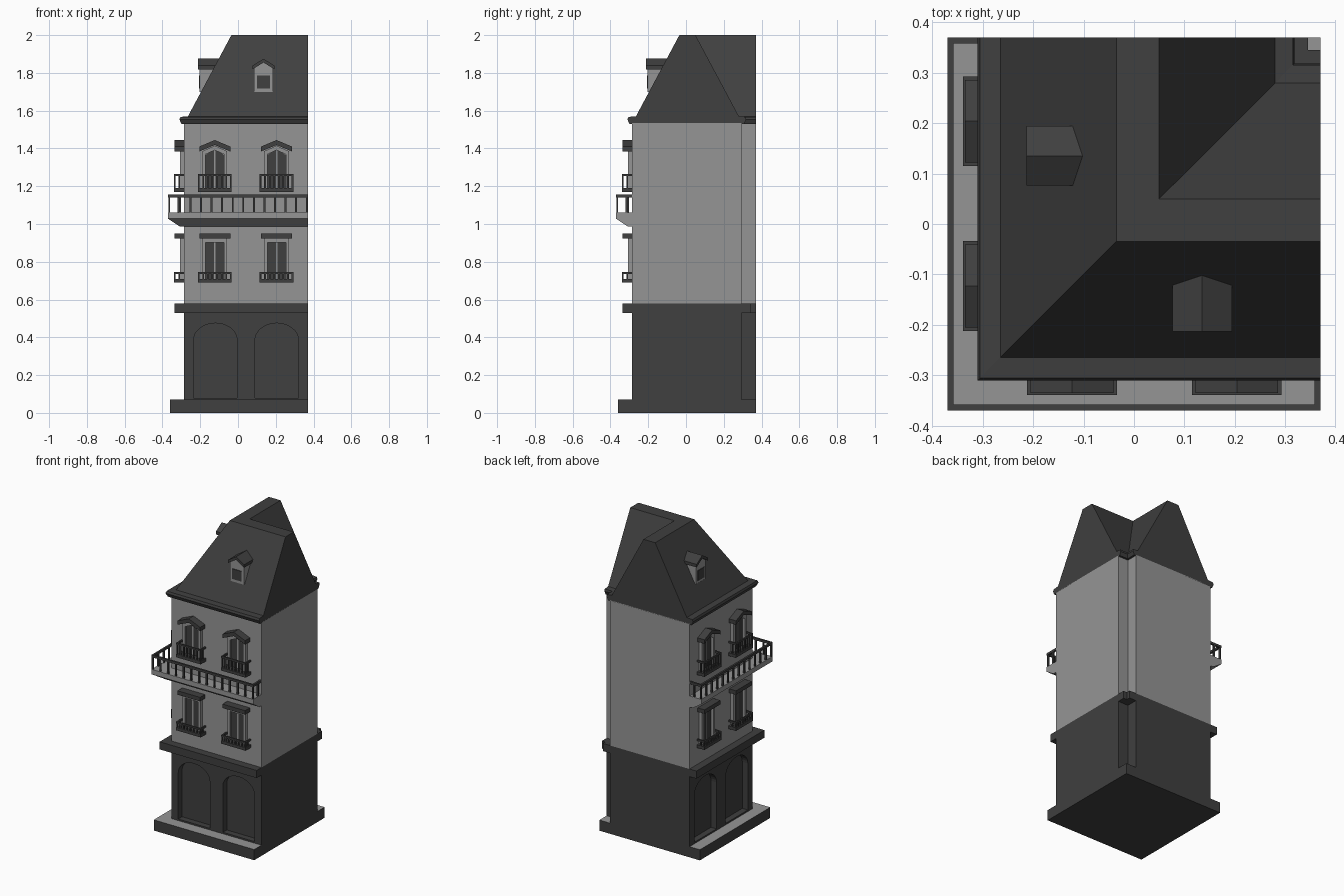
import bpy, bmesh, math

if "Cube" in bpy.data.objects:
    bpy.data.objects.remove(bpy.data.objects["Cube"])

E = 0.37      # flat party-wall planes at x = E and y = E
W = -0.285    # street wall plane (front y and left x)


def material(name, v):
    m = bpy.data.materials.new(name)
    m.diffuse_color = (v, v, v, 1)
    m.use_nodes = True
    m.node_tree.nodes["Principled BSDF"].inputs["Base Color"].default_value = m.diffuse_color
    return m


DARK = material("charcoal", 0.05)
LIGHT = material("stone grey", 0.30)


def finish(name, bm, *mats):
    bmesh.ops.recalc_face_normals(bm, faces=bm.faces)
    me = bpy.data.meshes.new(name)
    bm.to_mesh(me)
    bm.free()
    for m in mats:
        me.materials.append(m)
    ob = bpy.data.objects.new(name, me)
    bpy.context.collection.objects.link(ob)
    return ob


def sweep(name, profile, mat):
    """Closed (d, z) profile carried round the corner in an L with a mitre."""
    bm = bmesh.new()
    rings = [[bm.verts.new((x, y, z)) for x, y, z in
              [((E, d, z), (d, d, z), (d, E, z))[k] for d, z in profile]]
             for k in range(3)]
    n = len(profile)
    for a, b in zip(rings, rings[1:]):
        for i in range(n):
            j = (i + 1) % n
            bm.faces.new((a[i], a[j], b[j], b[i]))
    bm.faces.new(rings[0])
    bm.faces.new(rings[2])
    return finish(name, bm, mat)


def rect(d0, d1, z0, z1):
    return [(d0, z0), (d1, z0), (d1, z1), (d0, z1)]


def part(name, mat, solids):
    """Prisms (xz outline, y0, y1) on the front, copied across the diagonal to the left side."""
    bm = bmesh.new()
    for swap in (False, True):
        for pts, y0, y1 in solids:
            r = [[bm.verts.new((y, x, z) if swap else (x, y, z)) for x, z in pts]
                 for y in (y0, y1)]
            n = len(pts)
            for i in range(n):
                j = (i + 1) % n
                bm.faces.new((r[0][i], r[0][j], r[1][j], r[1][i]))
            bm.faces.new(r[0])
            bm.faces.new(r[1])
    return finish(name, bm, mat)


def box(x0, x1, y0, y1, z0, z1):
    return (rect(x0, x1, z0, z1), y0, y1)


def chevron(c, hw, z_end, z_top, t, y0, y1):
    return ([(c - hw, z_end - t), (c, z_top - t), (c + hw, z_end - t),
             (c + hw, z_end), (c, z_top), (c - hw, z_end)], y0, y1)


# plinth, with a pale paved top
bm = bmesh.new()
bmesh.ops.create_cube(bm, size=1)
for v in bm.verts:
    v.co = (E if v.co.x > 0 else -0.36, E if v.co.y > 0 else -0.36, 0.07 if v.co.z > 0 else 0)
bm.normal_update()
for f in bm.faces:
    f.material_index = 1 if f.normal.z > 0.5 else 0
finish("plinth", bm, DARK, LIGHT)

# ground storey with arched recesses
ground = sweep("ground_storey", rect(W, 0.295, 0.07, 0.535), DARK)
arches = []
for c in (-0.12, 0.205):
    pts = [(c + 0.115 * math.cos(math.pi * i / 16), 0.385 + 0.09 * math.sin(math.pi * i / 16))
           for i in range(17)]
    arches.append((pts + [(c - 0.115, 0.08), (c + 0.115, 0.08)], W - 0.05, W + 0.04))
cutter = part("arch_cutter", DARK, arches)
cutter.hide_render = True
cutter.hide_set(True)
mod = ground.modifiers.new("arches", "BOOLEAN")
mod.operation = "DIFFERENCE"
mod.solver = "EXACT"
mod.object = cutter

# main masses round the corner
sweep("string_course", rect(-0.335, 0.345, 0.53, 0.58), DARK)
sweep("upper_walls", rect(W, 0.295, 0.58, 1.535), LIGHT)
sweep("mansard_roof", [(-0.30, 1.53), (-0.31, 1.553), (-0.305, 1.567), (-0.265, 1.57),
                       (-0.035, 2.0), (0.05, 2.0), (0.28, 1.57), (0.315, 1.567),
                       (0.318, 1.553), (0.308, 1.53)], DARK)

# long balcony and its railing
sweep("balcony", [(-0.28, 0.985), (-0.31, 0.988), (-0.37, 1.028), (-0.37, 1.06),
                  (-0.28, 1.06)], LIGHT)
sweep("balcony_handrail", rect(-0.37, -0.358, 1.14, 1.155), DARK)
posts = [box(E - 0.012, E, -0.37, W, 1.14, 1.155)]
for i in range(14):
    x = -0.364 + 0.056 * i
    posts.append(box(x - 0.005, x + 0.005, -0.369, -0.359, 1.06, 1.14))
posts.append(box(E - 0.011, E - 0.001, -0.32, -0.31, 1.06, 1.14))
part("balcony_balusters", DARK, posts)

# windows: two per storey on each street side
surrounds, panes, heads, balconets = [], [], [], []
for c in (-0.123, 0.204):
    for base, rail, end, top in ((0.69, 0.747, 0.925, 0.925), (1.17, 1.265, 1.385, 1.415)):
        # pale frame
        for s in (-1, 1):
            xs = sorted((c + s * 0.049, c + s * 0.066))
            surrounds.append(box(*xs, -0.307, W + 0.005, base, end - 0.01))
        surrounds.append(chevron(c, 0.066, end, top, 0.024, -0.307, W + 0.005))
        surrounds.append(box(c - 0.004, c + 0.004, -0.294, W + 0.005, base, top - 0.01))
        # dark leaves
        for s in (-1, 1):
            panes.append(([(c + s * 0.004, base), (c + s * 0.049, base),
                           (c + s * 0.049, end - 0.02), (c + s * 0.004, top - 0.02)],
                          -0.292, W + 0.003))
        # lintel or pediment
        rise = top - end
        heads.append(chevron(c, 0.082, end + 0.025, end + 0.025 + rise * 1.15, 0.026,
                             -0.335, W + 0.005))
        # little balcony
        x0, x1, y0 = c - 0.089, c + 0.089, -0.339
        balconets.append(box(x0, x1, y0, W + 0.005, base, base + 0.02))
        balconets.append(box(x0, x1, y0, y0 + 0.009, rail - 0.011, rail))
        for xa in (x0, x1 - 0.009):
            balconets.append(box(xa, xa + 0.009, y0 + 0.009, W + 0.005, rail - 0.011, rail))
            balconets.append(box(xa, xa + 0.008, -0.314, -0.306, base, rail - 0.005))
        for i in range(8):
            x = x0 + 0.0045 + i * (x1 - x0 - 0.009) / 7
            balconets.append(box(x - 0.004, x + 0.004, y0 + 0.001, y0 + 0.008, base, rail - 0.005))
part("window_surrounds", LIGHT, surrounds)
part("window_leaves", DARK, panes)
part("window_heads", DARK, heads)
part("window_balconets", DARK, balconets)

# dormers
c = 0.135
part("dormer_body", LIGHT, [([(c - 0.05, 1.70), (c + 0.05, 1.70), (c + 0.05, 1.825),
                              (c, 1.862), (c - 0.05, 1.825)], -0.203, -0.10)])
part("dormer_roof", DARK, [chevron(c, 0.059, 1.838, 1.875, 0.02, -0.213, -0.10)])
part("dormer_window", DARK, [box(c - 0.034, c + 0.034, -0.207, -0.20, 1.718, 1.785)])
